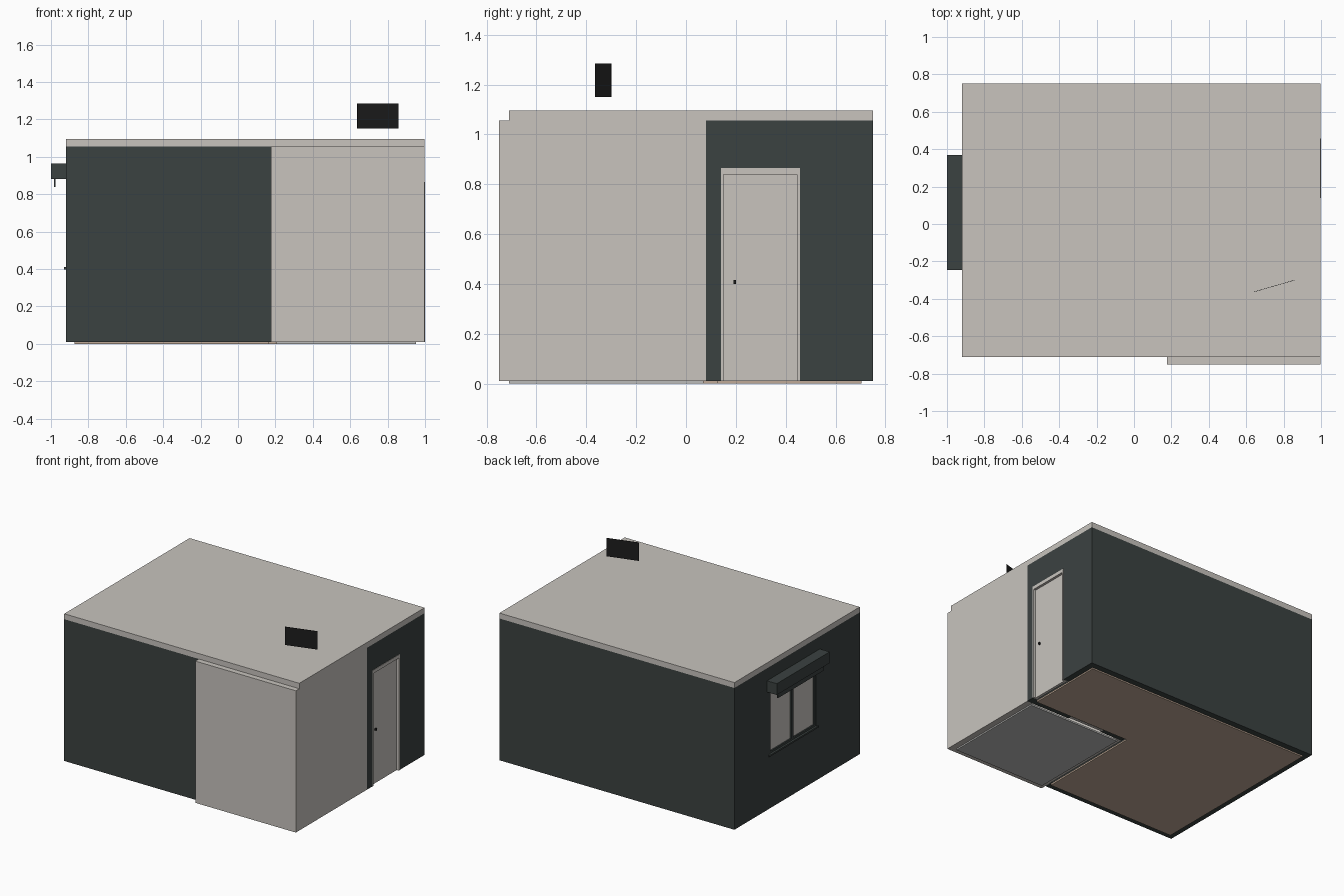
import bpy, bmesh, math
from mathutils import Vector

if "Cube" in bpy.data.objects:
    bpy.data.objects.remove(bpy.data.objects["Cube"])


def material(name, rgb):
    m = bpy.data.materials.new(name)
    m.diffuse_color = (*rgb, 1)
    m.use_nodes = True
    m.node_tree.nodes["Principled BSDF"].inputs["Base Color"].default_value = m.diffuse_color
    return m


DARK = material("dark slate", (0.044, 0.054, 0.053))
LIGHT = material("warm light grey", (0.578, 0.552, 0.515))
TAN = material("tan floor", (0.53, 0.40, 0.31))
TILE = material("grey tile", (0.50, 0.50, 0.49))
BLACK = material("black", (0.012, 0.012, 0.012))


def finish(bm, name, mat):
    bmesh.ops.recalc_face_normals(bm, faces=bm.faces)
    me = bpy.data.meshes.new(name)
    bm.to_mesh(me)
    bm.free()
    me.materials.append(mat)
    ob = bpy.data.objects.new(name, me)
    bpy.context.collection.objects.link(ob)
    return ob


def extrude(bm, vec):
    r = bmesh.ops.extrude_face_region(bm, geom=bm.faces[:])
    bmesh.ops.translate(bm, vec=vec,
                        verts=[v for v in r["geom"] if isinstance(v, bmesh.types.BMVert)])


def prism(name, mat, points, z0, z1):
    """Plan outline raised from z0 to z1."""
    bm = bmesh.new()
    bm.faces.new([bm.verts.new((x, y, z0)) for x, y in points])
    extrude(bm, (0, 0, z1 - z0))
    return finish(bm, name, mat)


def box(name, mat, x, y, z):
    return prism(name, mat, [(x[0], y[0]), (x[1], y[0]), (x[1], y[1]), (x[0], y[1])], *z)


def framed(name, mat, axis, depth, u, z, hole_u, hole_z):
    """Upright panel with a rectangular opening; axis is its thickness direction."""
    bm = bmesh.new()

    def ring(u, z):
        pts = [(u[0], z[0]), (u[0], z[1]), (u[1], z[1]), (u[1], z[0])]
        return [bm.verts.new((depth[0], a, b) if axis == "x" else (a, depth[0], b))
                for a, b in pts]

    outer, inner = ring(u, z), ring(hole_u, hole_z)
    # a doorway reaches the bottom edge, so it has no strip below it
    for i in range(3 if hole_z[0] == z[0] else 4):
        j = (i + 1) % 4
        bm.faces.new((outer[i], outer[j], inner[j], inner[i]))
    d = depth[1] - depth[0]
    extrude(bm, (d, 0, 0) if axis == "x" else (0, d, 0))
    return finish(bm, name, mat)


L, R, F, B = -0.92, 0.997, -0.71, 0.75      # outer wall faces
T = 0.045                                   # wall thickness
Z = (0.01, 1.055)                           # wall height
BX, BF, BB = 0.177, -0.75, 0.08             # small room: left, front, back

# Main room walls
box("front_wall", DARK, (L, BX), (F, F + T), Z)
box("back_wall", DARK, (L, R), (B - T, B), Z)
framed("window_wall", DARK, "x", (L, L + T), (F + T, B - T), Z, (-0.20, 0.335), (0.41, 0.88))
framed("door_wall", DARK, "x", (R - T, R), (BB, B - T), Z, (0.14, 0.457), (Z[0], 0.865))
framed("inner_wall", DARK, "y", (BB, BB + 0.04), (BX, R - T), Z, (0.36, 0.64), (Z[0], 0.85))

# Small room walls
box("small_room_front_wall", LIGHT, (BX, R), (BF, F), Z)
box("small_room_side_wall", LIGHT, (R - T, R), (F, BB), Z)
box("small_room_inner_wall", LIGHT, (BX, BX + T), (F, BB), Z)
box("inner_door", LIGHT, (0.36, 0.64), (BB + 0.01, BB + 0.03), (Z[0], 0.85))

# Floors and roof
prism("main_floor", TAN, [(L + T, F + T), (BX - 0.01, F + T), (BX - 0.01, BB + 0.045),
                          (R - T, BB + 0.045), (R - T, B - T), (L + T, B - T)], 0, 0.012)
box("small_room_floor", TILE, (BX + 0.03, R - T), (F, BB - 0.01), (0, 0.012))
box("roof", LIGHT, (L, R), (F, B), (1.055, 1.095))

# Entrance door
framed("door_frame", LIGHT, "x", (R - T, 1.0), (0.14, 0.457), (Z[0], 0.865),
       (0.15, 0.446), (Z[0], 0.84))
box("door_panel", LIGHT, (R - 0.035, R - 0.015), (0.15, 0.446), (Z[0], 0.84))
box("door_handle", BLACK, (R - 0.015, R - 0.003), (0.19, 0.20), (0.40, 0.415))

# Window: frame, two panes, mullion and sill
framed("window_frame", DARK, "x", (L + 0.005, L + 0.035), (-0.20, 0.335), (0.41, 0.88),
       (-0.185, 0.32), (0.425, 0.865))
box("window_mullion", DARK, (L + 0.005, L + 0.035), (0.055, 0.08), (0.425, 0.865))
for name, y in (("left_pane", (0.08, 0.32)), ("right_pane", (-0.185, 0.055))):
    box(name, LIGHT, (L + 0.015, L + 0.022), y, (0.425, 0.865))
box("window_sill", DARK, (L - 0.01, L + 0.005), (-0.22, 0.355), (0.398, 0.41))

# Shutter box and the end of the shutter below it
box("shutter_box", DARK, (-1.0, L), (-0.245, 0.37), (0.88, 0.963))
box("shutter_curtain", DARK, (-0.984, -0.977), (-0.20, 0.335), (0.838, 0.88))

# Floating plate above the roof, turned slightly
plate = box("floating_plate", BLACK, (-0.115, 0.115), (-0.001, 0.001), (1.15, 1.285))
plate.location = Vector((0.748, -0.332, 0))
plate.rotation_euler.z = math.radians(16.2)
